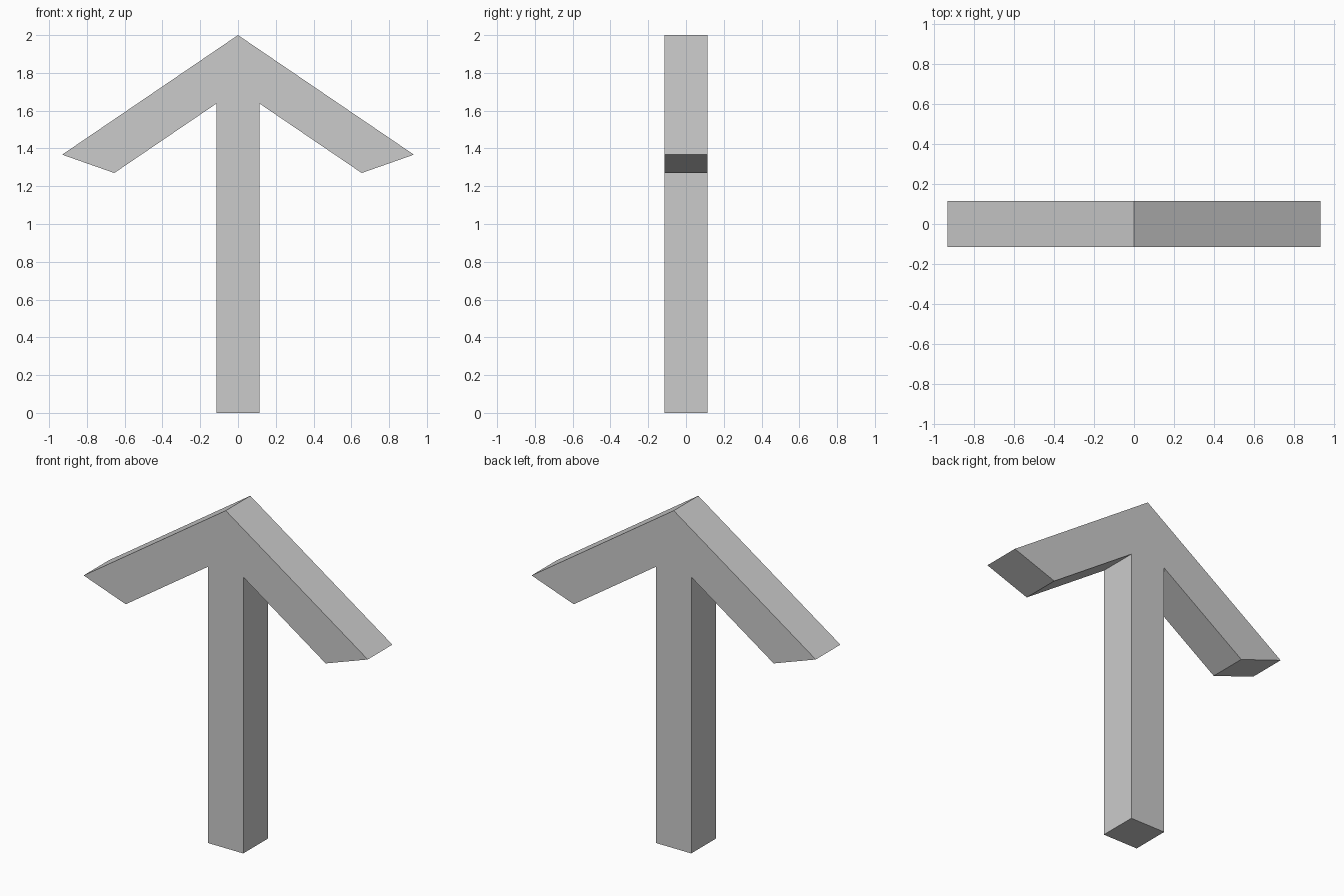
import bpy, bmesh

if "Cube" in bpy.data.objects:
    bpy.data.objects.remove(bpy.data.objects["Cube"])

HALF_DEPTH = 0.115

# Right half of the arrow outline (x, z), from the stem base up to the tip
right = [(0.115, 0.0), (0.115, 1.637), (0.655, 1.27), (0.931, 1.367)]
outline = right + [(0.0, 2.0)] + [(-x, z) for x, z in reversed(right)]

# Arrow: outline face extruded front to back
bm = bmesh.new()
face = bm.faces.new([bm.verts.new((x, -HALF_DEPTH, z)) for x, z in outline])
ext = bmesh.ops.extrude_face_region(bm, geom=[face], use_keep_orig=True)
moved = [g for g in ext["geom"] if isinstance(g, bmesh.types.BMVert)]
bmesh.ops.translate(bm, verts=moved, vec=(0, 2 * HALF_DEPTH, 0))
bmesh.ops.recalc_face_normals(bm, faces=bm.faces[:])

mesh = bpy.data.meshes.new("arrow")
bm.to_mesh(mesh)
bm.free()
arrow = bpy.data.objects.new("arrow", mesh)
bpy.context.collection.objects.link(arrow)
